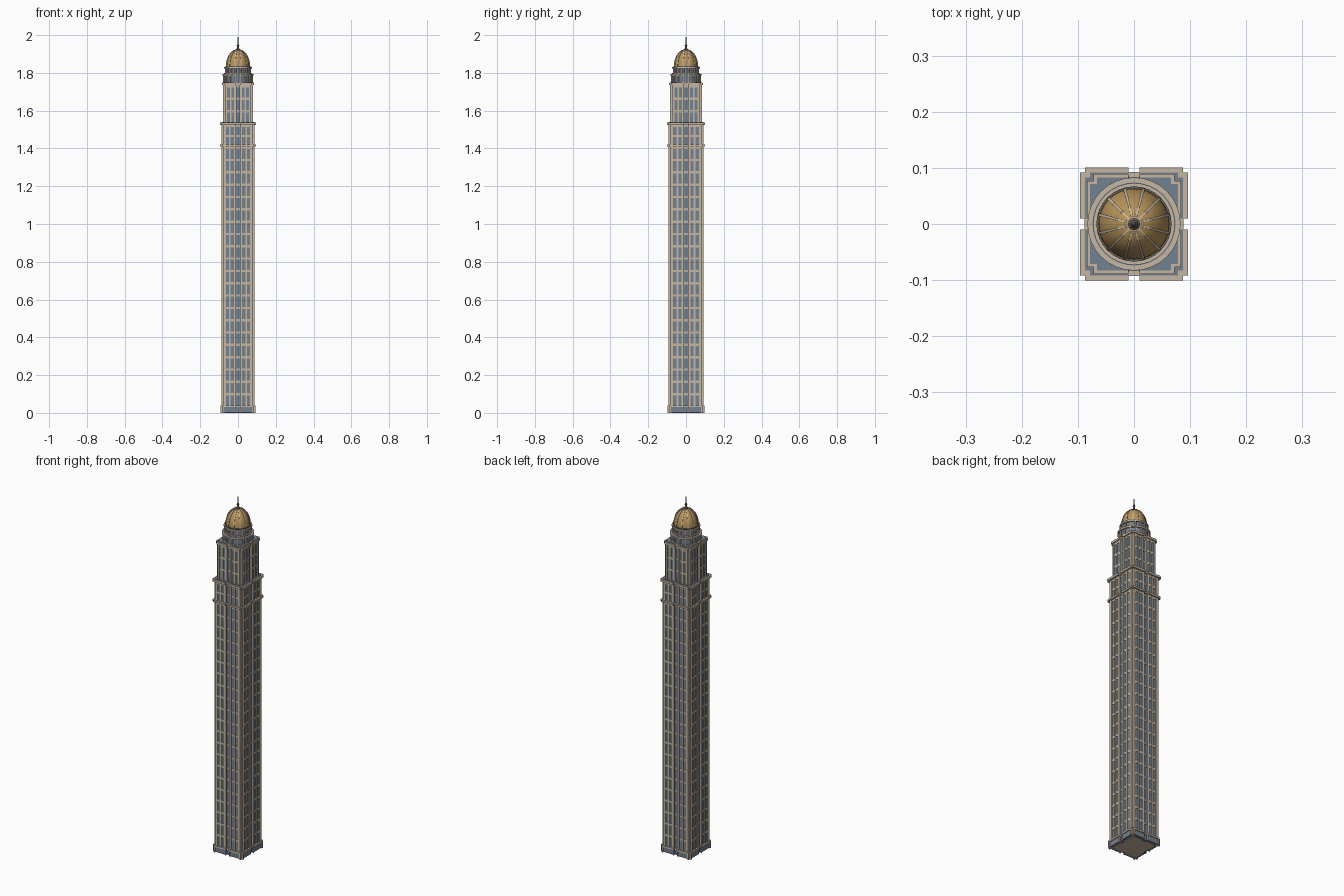
import bpy, bmesh, math

if "Cube" in bpy.data.objects:
    bpy.data.objects.remove(bpy.data.objects["Cube"], do_unlink=True)


def material(name, rgb):
    m = bpy.data.materials.new(name)
    m.use_nodes = True
    m.diffuse_color = (*rgb, 1)
    m.node_tree.nodes["Principled BSDF"].inputs["Base Color"].default_value = (*rgb, 1)
    return m


STONE = material("tan stone", (0.56, 0.47, 0.37))
GLASS = material("slate blue", (0.17, 0.22, 0.28))
GOLD = material("dome gold", (0.47, 0.29, 0.10))
METAL = material("dark bronze", (0.13, 0.12, 0.10))


def finish(bm, name, mat, smooth=False):
    bmesh.ops.recalc_face_normals(bm, faces=bm.faces)
    me = bpy.data.meshes.new(name)
    bm.to_mesh(me)
    bm.free()
    me.materials.append(mat)
    ob = bpy.data.objects.new(name, me)
    bpy.context.collection.objects.link(ob)
    if smooth:
        bpy.ops.object.select_all(action="DESELECT")
        ob.select_set(True)
        bpy.context.view_layer.objects.active = ob
        bpy.ops.object.shade_smooth_by_angle(angle=math.radians(35))
    return ob


def box(bm, xs, ys, zs):
    v = [bm.verts.new((x, y, z)) for z in zs for x, y in
         ((xs[0], ys[0]), (xs[1], ys[0]), (xs[1], ys[1]), (xs[0], ys[1]))]
    bm.faces.new(v[:4])
    bm.faces.new(v[4:])
    for i in range(4):
        j = (i + 1) % 4
        bm.faces.new((v[i], v[j], v[j + 4], v[i + 4]))


def outline(hx, hy, c, n, d):
    """Rectangle with notched corners and a shallow recess mid-side."""
    q = [(hx - d, n), (hx, n), (hx, hy - c), (hx - c, hy - c),
         (hx - c, hy), (n, hy), (n, hy - d)]
    left = [(-x, y) for x, y in reversed(q)]
    top = q + left
    return top + [(x, -y) for x, y in reversed(top)]


def prism(name, mat, hx, hy, z0, z1, c=0.009, n=0.01, d=0.008):
    bm = bmesh.new()
    pts = outline(hx, hy, c, n, d)
    f = bm.faces.new([bm.verts.new((x, y, z0)) for x, y in pts])
    ext = bmesh.ops.extrude_face_region(bm, geom=[f])["geom"]
    up = [e for e in ext if isinstance(e, bmesh.types.BMVert)]
    bmesh.ops.translate(bm, verts=up, vec=(0, 0, z1 - z0))
    return finish(bm, name, mat)


def lathe(name, mat, profile, segs=48, smooth=True):
    bm = bmesh.new()
    vs = [bm.verts.new((r, 0, z)) for r, z in profile]
    es = [bm.edges.new(p) for p in zip(vs, vs[1:])]
    bmesh.ops.spin(bm, geom=vs + es, cent=(0, 0, 0), axis=(0, 0, 1),
                   angle=math.tau, steps=segs, use_merge=True)
    bmesh.ops.remove_doubles(bm, verts=bm.verts, dist=0.00001)
    return finish(bm, name, mat, smooth)


def ring(name, mat, r, z0, z1, segs=32):
    return lathe(name, mat, [(0, z0), (r, z0), (r, z1), (0, z1)], segs, False)


def on_sides(hx, hy, bm, u0, u1, inner, outer, zs):
    """Put a box on all four walls; u is a fraction of the half width."""
    for s in (-1, 1):
        for m in (-1, 1):
            u = sorted((m * u0 * hx, m * u1 * hx))
            box(bm, u, sorted((s * (hy - inner), s * (hy - outer))), zs)
            u = sorted((m * u0 * hy, m * u1 * hy))
            box(bm, sorted((s * (hx - inner), s * (hx - outer))), u, zs)


def tier(name, hx, hy, z0, z1, floors, c):
    prism(name + "_glass", GLASS, hx - 0.005, hy - 0.005, z0, z1, c, 0.01, 0.006)
    # Vertical piers and solid corners
    bm = bmesh.new()
    for u0, u1 in ((0.115, 0.25), (0.44, 0.53), (0.73, 1 - c / hx)):
        on_sides(hx, hy, bm, u0, u1, 0.012, 0, (z0, z1))
    for sx in (-1, 1):
        for sy in (-1, 1):
            box(bm, sorted((sx * (hx - c), sx * (hx - 0.03))),
                sorted((sy * (hy - c), sy * (hy - 0.03))), (z0, z1))
    finish(bm, name + "_piers", STONE)
    # Floor bands between the piers
    bm = bmesh.new()
    step = (z1 - z0) / floors
    for i in range(1, floors + 1):
        z = z0 + i * step
        zs = (z - 0.012, z)
        on_sides(hx, hy, bm, 0.25, 0.44, 0.012, 0.003, zs)
        on_sides(hx, hy, bm, 0.53, 0.73, 0.012, 0.003, zs)
        on_sides(hx, hy, bm, 0, 0.115, 0.016, 0.009, zs)
    finish(bm, name + "_floor_bands", STONE)


# Base with glazed lobby and corner piers
prism("lobby_glass", GLASS, 0.088, 0.093, 0.002, 0.032)
prism("ground_slab", STONE, 0.075, 0.08, 0, 0.004)
prism("base_belt", STONE, 0.093, 0.098, 0.03, 0.04)
bm = bmesh.new()
on_sides(0.093, 0.098, bm, 0.82, 0.905, 0.012, 0, (0, 0.03))
on_sides(0.093, 0.098, bm, 0.11, 0.16, 0.008, 0.003, (0, 0.03))
for sx in (-1, 1):
    for sy in (-1, 1):
        box(bm, sorted((sx * 0.07, sx * 0.084)), sorted((sy * 0.075, sy * 0.089)), (0, 0.03))
finish(bm, "base_piers", STONE)

# Shaft, crown storeys and setback tier
tier("shaft", 0.088, 0.093, 0.04, 1.41, 21, 0.009)
prism("lower_cornice", STONE, 0.095, 0.1, 1.41, 1.42)
tier("crown_storeys", 0.088, 0.093, 1.42, 1.525, 2, 0.009)
prism("upper_cornice", STONE, 0.096, 0.101, 1.525, 1.537)
prism("setback_roof", GLASS, 0.087, 0.092, 1.537, 1.539)
tier("setback_tier", 0.08, 0.085, 1.537, 1.735, 3, 0.012)
prism("setback_cornice", STONE, 0.084, 0.089, 1.735, 1.747, 0.012)
prism("setback_top", GLASS, 0.078, 0.083, 1.747, 1.749, 0.012)


def drum(name, r, z0, z1, posts):
    ring(name + "_wall", GLASS, r - 0.009, z0, z1)
    ring(name + "_foot", STONE, r, z0, z0 + 0.006)
    ring(name + "_cornice", STONE, r, z1 - 0.009, z1)
    bm = bmesh.new()
    for i in range(posts):
        a = math.tau * (i + 0.5) / posts
        g = bmesh.ops.create_cone(bm, cap_ends=True, segments=8, radius1=0.0045,
                                  radius2=0.0045, depth=z1 - z0 - 0.01)
        bmesh.ops.translate(bm, verts=g["verts"], vec=(
            (r - 0.007) * math.cos(a), (r - 0.007) * math.sin(a), (z0 + z1) / 2))
    finish(bm, name + "_columns", STONE)


# Two round colonnades
drum("lower_drum", 0.083, 1.747, 1.793, 16)
drum("upper_drum", 0.073, 1.793, 1.832, 16)
ring("dome_seat", METAL, 0.067, 1.832, 1.837)

# Dome with raised ribs
arc = [(0.063 * math.cos(t), 1.836 + 0.088 * math.sin(t))
       for t in (math.pi / 2 * i / 14 for i in range(15))]
lathe("dome", GOLD, arc)
bm = bmesh.new()
RIBS = 12
for i in range(RIBS):
    a = math.tau * (i + 0.5) / RIBS
    ca, sa = math.cos(a), math.sin(a)
    prev = None
    for r, z in arc[:-1]:
        w = 0.001 + 0.03 * r
        loop = [bm.verts.new((p * ca - q * sa, p * sa + q * ca, z + 0.001))
                for p, q in ((r - 0.003, -w), (r + 0.0022, -w), (r + 0.0022, w), (r - 0.003, w))]
        if prev:
            for k in range(4):
                n = (k + 1) % 4
                bm.faces.new((prev[k], prev[n], loop[n], loop[k]))
        else:
            bm.faces.new(loop)
        prev = loop
    bm.faces.new(prev)
finish(bm, "dome_ribs", STONE)

# Finial and spire
lathe("spire", METAL, [(0, 1.92), (0.011, 1.92), (0.011, 1.926), (0.006, 1.931),
                       (0.005, 1.942), (0.007, 1.946), (0.004, 1.95),
                       (0.003, 1.975), (0, 2.0)], 16)
